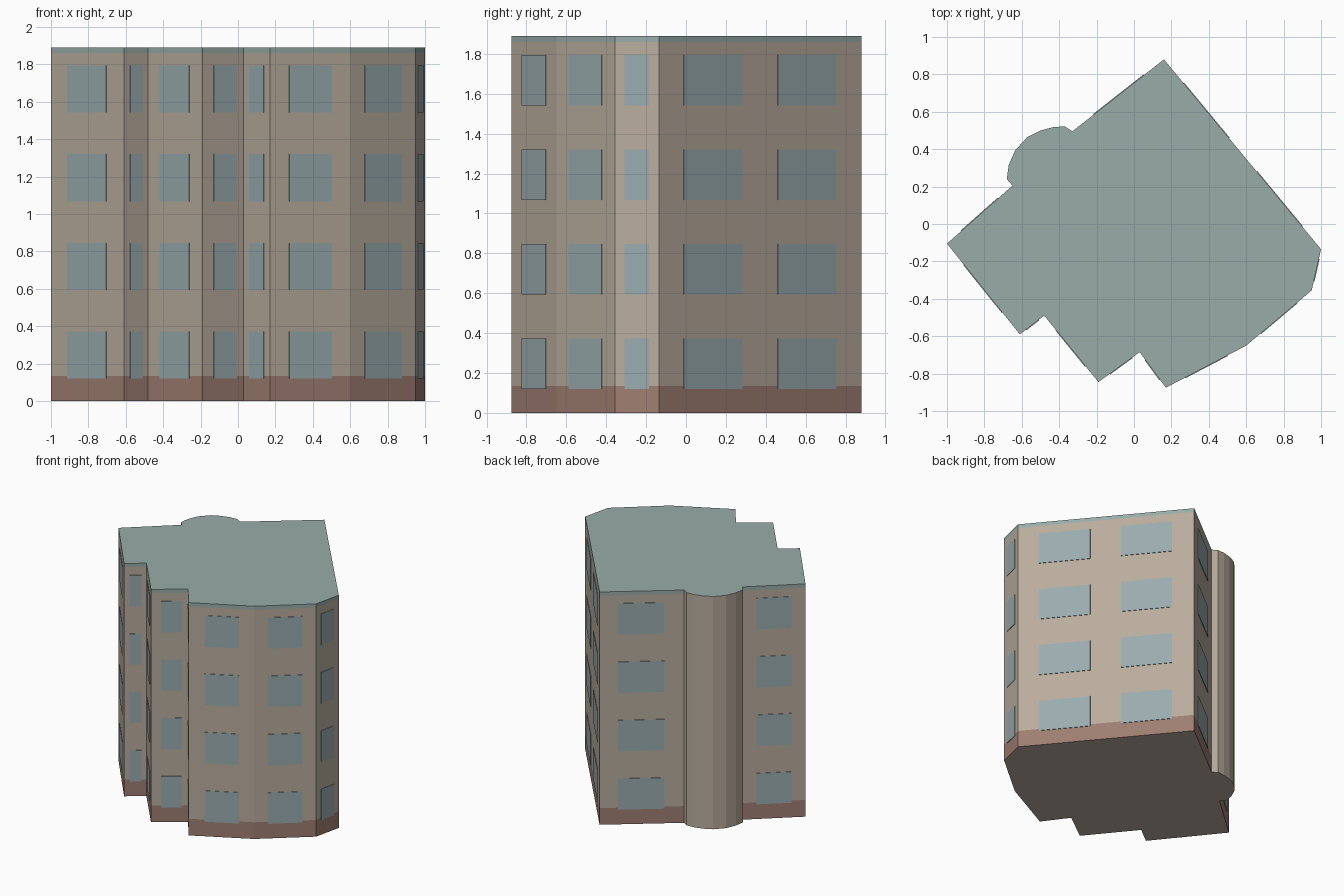
import bpy
import bmesh
from mathutils import Vector

cube = bpy.data.objects.get("Cube")
if cube:
    bpy.data.objects.remove(cube, do_unlink=True)


def make_material(name, rgb):
    linear = [((c / 255 + 0.055) / 1.055) ** 2.4 for c in rgb]
    mat = bpy.data.materials.new(name)
    mat.use_nodes = True
    mat.diffuse_color = (*linear, 1)
    bsdf = mat.node_tree.nodes["Principled BSDF"]
    bsdf.inputs["Base Color"].default_value = (*linear, 1)
    bsdf.inputs["Roughness"].default_value = 0.9
    return mat


beige = make_material("beige wall", (184, 172, 157))
brown = make_material("brown base", (158, 126, 113))
teal = make_material("teal roof", (152, 172, 169))
glass = make_material("blue glass", (153, 171, 174))


def make_object(name, bm, materials):
    mesh = bpy.data.meshes.new(name)
    bm.to_mesh(mesh)
    bm.free()
    for mat in materials:
        mesh.materials.append(mat)
    obj = bpy.data.objects.new(name, mesh)
    bpy.context.collection.objects.link(obj)
    return obj


# Footprint, counter-clockwise: straight walls first, then the round stair bay
walls = [(-0.65, 0.205), (-1, -0.105), (-0.61, -0.59), (-0.48, -0.49),
         (-0.19, -0.845), (0.03, -0.685), (0.17, -0.875), (0.6, -0.65),
         (0.95, -0.355), (1, -0.135), (0.16, 0.88), (-0.33, 0.495)]
bay = [(-0.37, 0.522), (-0.43, 0.518), (-0.5, 0.5), (-0.57, 0.465),
       (-0.635, 0.395), (-0.67, 0.315), (-0.68, 0.24)]
outline = walls + bay
levels = [0, 0.135, 1.86, 1.89]
BEIGE, BROWN, TEAL = range(3)
band_colours = [BROWN, BEIGE, TEAL]

# Building shell: base, wall and cornice bands, with the bay left plain
bm = bmesh.new()
rings = [[bm.verts.new((x, y, z)) for x, y in outline] for z in levels]
for band, colour in enumerate(band_colours):
    low, high = rings[band], rings[band + 1]
    for i in range(len(outline)):
        j = (i + 1) % len(outline)
        face = bm.faces.new((low[i], low[j], high[j], high[i]))
        face.material_index = colour if i < len(walls) - 1 else BEIGE
bm.faces.new(rings[-1]).material_index = TEAL
bm.faces.new(rings[0][::-1]).material_index = BEIGE
make_object("building_shell", bm, [beige, brown, teal])

# Windows: start and end along each wall, as fractions of its length
spans = [[(0.22, 0.78)], [(0.23, 0.76)], [(0.25, 0.77)], [(0.22, 0.76)],
         [(0.27, 0.82)], [(0.22, 0.78)], [(0.24, 0.77)], [(0.22, 0.78)],
         [(0.22, 0.77)], [(0.12, 0.41), (0.585, 0.875)], [(0.22, 0.77)]]
storeys = [0.12 + 0.474 * n for n in range(4)]
window_height = 0.252
DEPTH = 0.004


def add_plate(bm, start, end, outward, bottom, top):
    """Thin pane standing just proud of its wall."""
    back = [(start, bottom), (end, bottom), (end, top), (start, top)]
    inner = [bm.verts.new((p.x, p.y, z)) for p, z in back]
    outer = [bm.verts.new((*(p + outward * DEPTH), z)) for p, z in back]
    bm.faces.new(outer)
    for i in range(4):
        j = (i + 1) % 4
        bm.faces.new((inner[i], inner[j], outer[j], outer[i]))


for wall, openings in enumerate(spans):
    a, b = Vector(walls[wall]), Vector(walls[wall + 1])
    along = (b - a).normalized()
    outward = Vector((along.y, -along.x))
    bm = bmesh.new()
    for first, last in openings:
        for z in storeys:
            add_plate(bm, a.lerp(b, first), a.lerp(b, last), outward,
                      z, z + window_height)
    make_object(f"windows_wall_{wall + 1}", bm, [glass])
